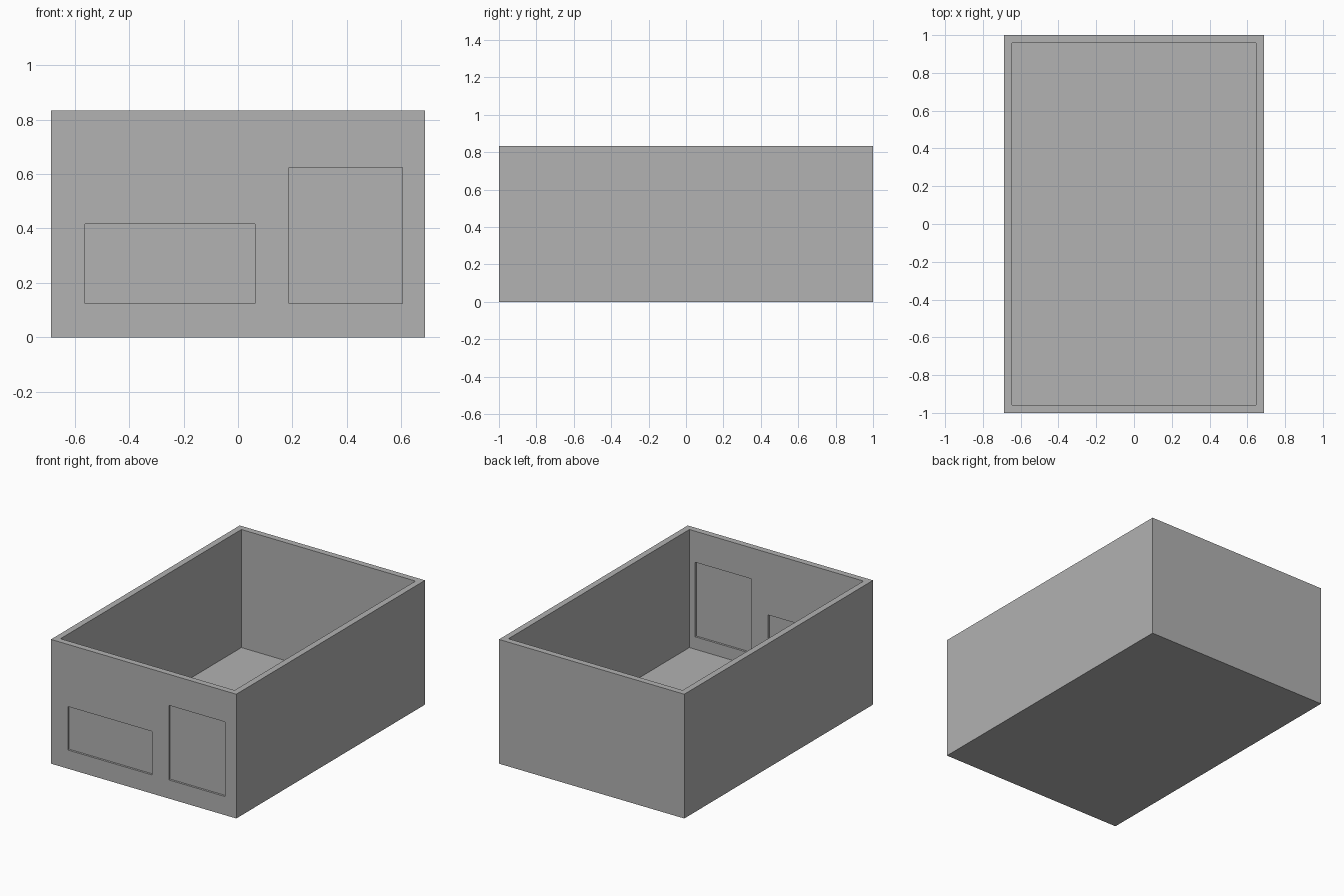
import bpy
import bmesh
from mathutils import Vector

# Remove the default cube
cube = bpy.data.objects.get("Cube")
if cube:
    bpy.data.objects.remove(cube, do_unlink=True)

U = 1 / 24                      # design unit, equal to the wall thickness
WIDTH, DEPTH, HEIGHT = 33 * U, 48 * U, 20 * U
RECESS = U / 3                  # depth of each panel recess

grey = bpy.data.materials.new("plain_grey")
grey.use_nodes = True
COLOUR = (0.445, 0.445, 0.445, 1)
grey.diffuse_color = COLOUR
grey.node_tree.nodes["Principled BSDF"].inputs["Base Color"].default_value = COLOUR


def box(name, low, high):
    """Axis-aligned box between two corners."""
    low, high = Vector(low), Vector(high)
    bm = bmesh.new()
    bmesh.ops.create_cube(bm, size=1)
    for v in bm.verts:
        v.co = [(a + b) / 2 + c * (b - a) for a, b, c in zip(low, high, v.co)]
    mesh = bpy.data.meshes.new(name)
    bm.to_mesh(mesh)
    bm.free()
    mesh.materials.append(grey)
    obj = bpy.data.objects.new(name, mesh)
    bpy.context.collection.objects.link(obj)
    return obj


# Open-topped box: inset the top and push it down to the floor
body = box("open_box", (-WIDTH / 2, -DEPTH / 2, 0), (WIDTH / 2, DEPTH / 2, HEIGHT))
bm = bmesh.new()
bm.from_mesh(body.data)
bm.faces.ensure_lookup_table()
top = max(bm.faces, key=lambda f: f.calc_center_median().z)
bmesh.ops.inset_region(bm, faces=[top], thickness=U, use_even_offset=True)
floor = bmesh.ops.extrude_discrete_faces(bm, faces=[top])["faces"][0]
for v in floor.verts:
    v.co.z = U
bmesh.ops.recalc_face_normals(bm, faces=bm.faces)
bm.to_mesh(body.data)
bm.free()

# Panels in the front wall, recessed on both the outside and the inside
front = -DEPTH / 2
panels = {"wide_panel": (-13.5, 1.5, 3, 10), "tall_panel": (4.5, 14.5, 3, 15)}
for name, (x0, x1, z0, z1) in panels.items():
    for side, y in (("outer", front), ("inner", front + U)):
        cutter = box(f"{name}_{side}_cutter",
                     (x0 * U, y - RECESS, z0 * U), (x1 * U, y + RECESS, z1 * U))
        cutter.hide_render = True
        cutter.hide_viewport = True
        cutter.display_type = "WIRE"
        cut = body.modifiers.new(f"{name}_{side}", "BOOLEAN")
        cut.operation = "DIFFERENCE"
        cut.solver = "EXACT"
        cut.object = cutter
